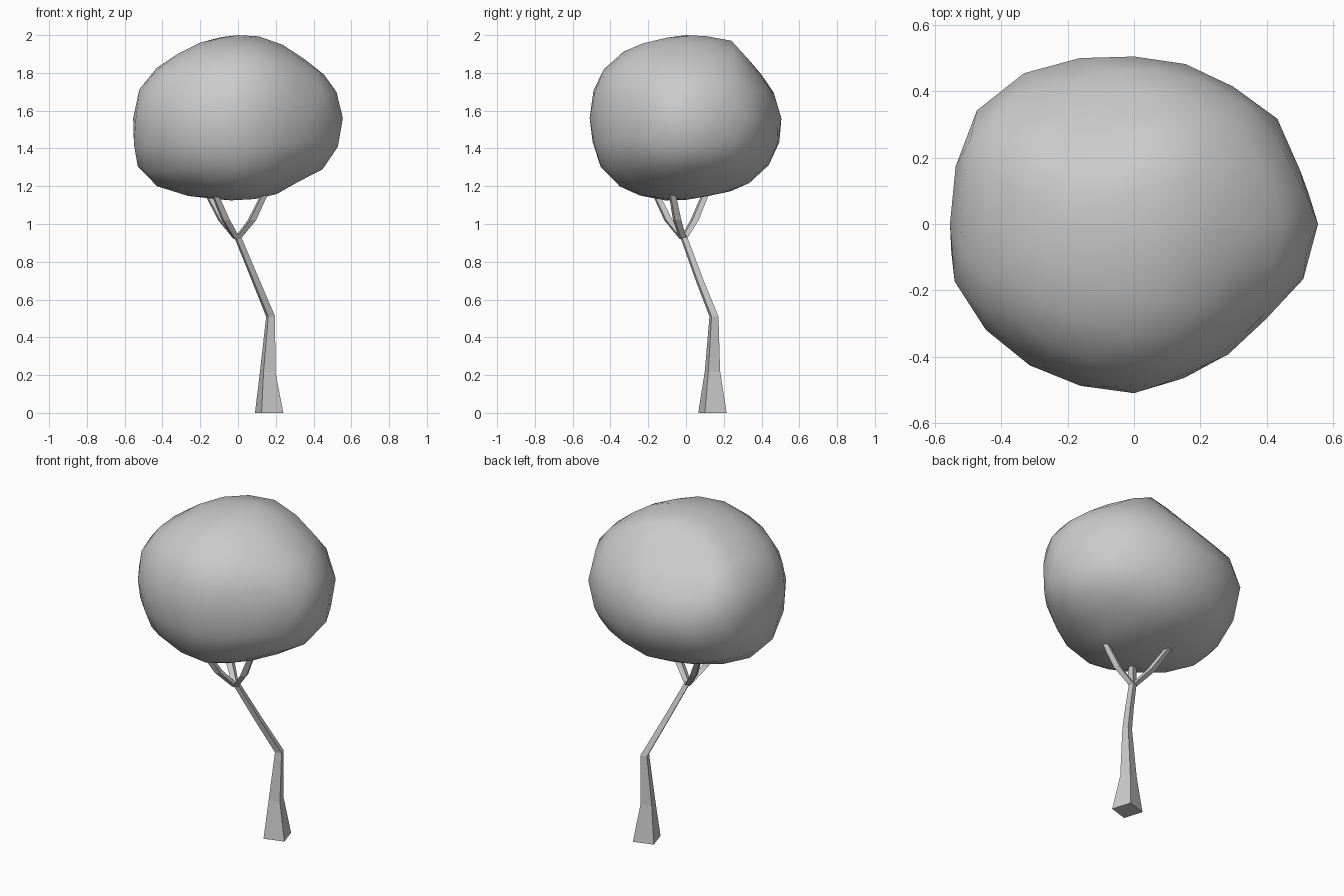
import bpy, bmesh, math
from mathutils import Vector

if "Cube" in bpy.data.objects:
    bpy.data.objects.remove(bpy.data.objects["Cube"])


def tube(name, path, turn):
    """Four-sided tapering stem; path holds (x, y, z, corner radius)."""
    bm = bmesh.new()
    rings = []
    for x, y, z, r in path:
        rings.append([bm.verts.new((x + r * math.cos(turn + k * math.pi / 2),
                                    y + r * math.sin(turn + k * math.pi / 2), z))
                      for k in range(4)])
    for a, b in zip(rings, rings[1:]):
        for k in range(4):
            j = (k + 1) % 4
            bm.faces.new((a[k], a[j], b[j], b[k]))
    bm.faces.new(rings[0][::-1])
    bm.faces.new(rings[-1])
    return finish(name, bm)


def finish(name, bm):
    bmesh.ops.recalc_face_normals(bm, faces=bm.faces)
    me = bpy.data.meshes.new(name)
    bm.to_mesh(me)
    bm.free()
    ob = bpy.data.objects.new(name, me)
    bpy.context.collection.objects.link(ob)
    return ob


def reach(outline, u, v):
    """Distance from the origin to a closed outline along direction (u, v)."""
    best = 0
    for (ax, ay), (bx, by) in zip(outline, outline[1:] + outline[:1]):
        ex, ey = bx - ax, by - ay
        den = u * ey - v * ex
        if abs(den) < 1e-9:
            continue
        t = (ax * ey - ay * ex) / den
        s = (ax * v - ay * u) / den
        if t > 0 and -1e-6 <= s <= 1 + 1e-6:
            best = max(best, t)
    return best


# Trunk with a kink halfway up
tube("trunk", [(0.165, 0.14, 0.0, 0.085), (0.157, 0.14, 0.22, 0.046),
               (0.173, 0.148, 0.51, 0.027), (0.09, 0.069, 0.71, 0.024),
               (-0.005, -0.015, 0.94, 0.021)], math.radians(62))

# Three branches spreading into the crown
tips = [(-0.18, 0.12), (0.16, -0.08), (-0.14, -0.18)]
for i, (x, y) in enumerate(tips):
    tube(f"branch_{i + 1}", [(-0.005, -0.015, 0.92, 0.021),
                             (x * 0.46, y * 0.46 - 0.01, 1.02, 0.025),
                             (x, y, 1.2, 0.02)], math.radians(62))

# Crown: a ball shaped to the front, side and top outlines
ZC = 1.56
front = [(-.56, 1.45), (-.53, 1.3), (-.48, 1.22), (-.38, 1.17), (-.25, 1.145), (.08, 1.125),
         (.2, 1.15), (.46, 1.29), (.54, 1.37), (.56, 1.6), (.52, 1.72), (.42, 1.82),
         (.24, 1.94), (.07, 2.0), (-.16, 1.97), (-.37, 1.87), (-.51, 1.74)]
side = [(-.52, 1.55), (-.49, 1.35), (-.4, 1.22), (-.26, 1.15), (-.05, 1.125), (.24, 1.16),
        (.41, 1.25), (.51, 1.48), (.45, 1.7), (.27, 1.97), (.02, 2.0), (-.27, 1.95),
        (-.42, 1.85), (-.51, 1.68)]
top = [(-.56, -.08), (-.53, -.2), (-.44, -.32), (-.28, -.45), (-.06, -.515), (.12, -.47),
       (.26, -.41), (.42, -.26), (.54, -.13), (.56, .06), (.49, .17), (.43, .32),
       (.34, .39), (.11, .5), (-.09, .52), (-.34, .45), (-.52, .3)]
front = [(a, z - ZC) for a, z in front]
side = [(a, z - ZC) for a, z in side]
slope = Vector((-0.22, 0.71, 0.67)).normalized()
bulge = Vector((-0.2, -0.3, -0.9)).normalized()

bm = bmesh.new()
bmesh.ops.create_icosphere(bm, subdivisions=3, radius=1)
for vert in bm.verts:
    d = vert.co.normalized()
    total = weight = 0
    for outline, u, v, n in ((front, d.x, d.z, d.y), (side, d.y, d.z, d.x), (top, d.x, d.y, d.z)):
        length = math.hypot(u, v)
        if length < 1e-4:
            continue
        w = 1 / (n * n + 0.02)
        total += w * reach(outline, u / length, v / length)
        weight += w
    r = total / weight
    # fuller underside at the front, flattened slope at the upper back
    r += 0.02 * max(0, d.dot(bulge)) ** 8
    if d.dot(slope) > 0:
        r = min(r, 0.43 / d.dot(slope))
    vert.co = d * r
# fit the crown to its overall extents
for axis, (low, high) in enumerate(((-.555, .555), (-.51, .505), (1.125 - ZC, 2 - ZC))):
    a = min(v.co[axis] for v in bm.verts)
    b = max(v.co[axis] for v in bm.verts)
    for v in bm.verts:
        v.co[axis] *= low / a if v.co[axis] < 0 else high / b
bmesh.ops.translate(bm, verts=bm.verts, vec=(0, 0, ZC))
crown = finish("crown", bm)
for p in crown.data.polygons:
    p.use_smooth = True
